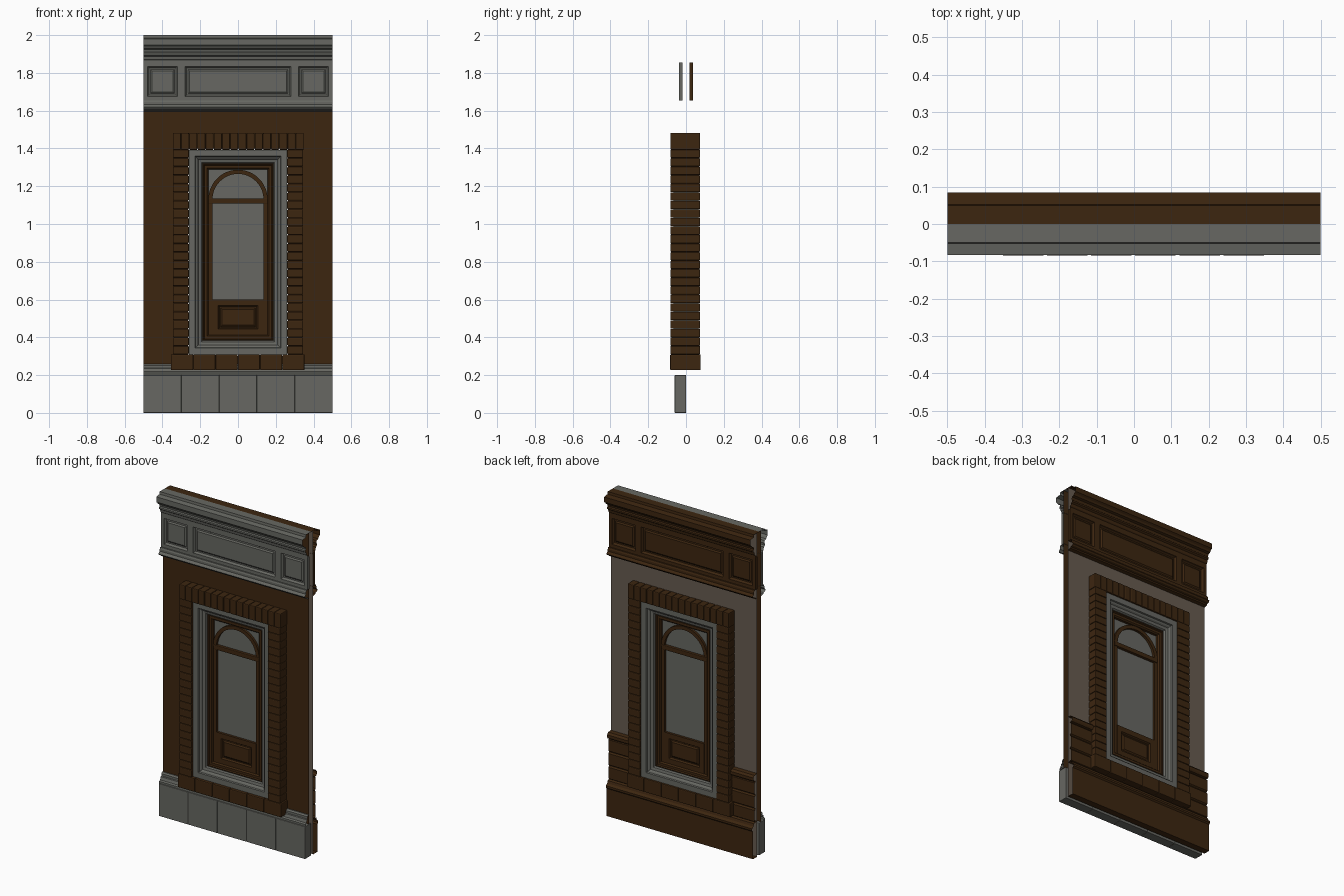
import bpy, bmesh, math
from mathutils import Matrix

if "Cube" in bpy.data.objects:
    bpy.data.objects.remove(bpy.data.objects["Cube"])


def material(name, rgb):
    m = bpy.data.materials.new(name)
    m.diffuse_color = (*rgb, 1)
    m.use_nodes = True
    m.node_tree.nodes["Principled BSDF"].inputs["Base Color"].default_value = m.diffuse_color
    return m


STONE = material("grey stone", (0.135, 0.137, 0.122))
BROWN = material("dark brown", (0.046, 0.019, 0.005))
PLASTER = material("beige plaster", (0.135, 0.105, 0.08))


def finish(name, bm, mat, face=0, bevel=0):
    """Make an object; face = -1 / +1 turns an open sheet to the front / back."""
    bmesh.ops.recalc_face_normals(bm, faces=bm.faces)
    if face and sum(f.normal.y * f.calc_area() for f in bm.faces) * face < 0:
        bmesh.ops.reverse_faces(bm, faces=bm.faces)
    me = bpy.data.meshes.new(name)
    bm.to_mesh(me)
    bm.free()
    me.materials.append(mat)
    ob = bpy.data.objects.new(name, me)
    bpy.context.collection.objects.link(ob)
    if bevel:
        b = ob.modifiers.new("bevel", "BEVEL")
        b.width, b.segments = bevel, 2
    return ob


def boxes(name, ranges, mat, bevel=0):
    """Ranges: (x0, x1, y0, y1, z0, z1) for each box."""
    bm = bmesh.new()
    for x0, x1, y0, y1, z0, z1 in ranges:
        m = (Matrix.Translation(((x0 + x1) / 2, (y0 + y1) / 2, (z0 + z1) / 2))
             @ Matrix.Diagonal((x1 - x0, y1 - y0, z1 - z0, 1)))
        bmesh.ops.create_cube(bm, size=1, matrix=m)
    return finish(name, bm, mat, bevel=bevel)


def strip(name, profile, mat, side, spans=((-0.5, 0.5),)):
    """Sweep an open (depth, z) profile along x; side -1 front, +1 back."""
    bm = bmesh.new()
    for x0, x1 in spans:
        rows = [[bm.verts.new((x, side * d, z)) for d, z in profile] for x in (x0, x1)]
        for i in range(len(profile) - 1):
            bm.faces.new((rows[0][i], rows[0][i + 1], rows[1][i + 1], rows[1][i]))
    return finish(name, bm, mat, face=side)


def frame(name, rect, profile, mat, fill=False, closed=False, face=0):
    """Mitred frame: (inset, y) profile carried round a rectangle in x-z."""
    x0, x1, z0, z1 = rect
    bm = bmesh.new()
    loops = [[bm.verts.new(p) for p in ((x0 + i, y, z0 + i), (x1 - i, y, z0 + i),
                                        (x1 - i, y, z1 - i), (x0 + i, y, z1 - i))]
             for i, y in profile]
    pairs = list(zip(loops, loops[1:]))
    if closed:
        pairs.append((loops[-1], loops[0]))
    for a, b in pairs:
        for k in range(4):
            j = (k + 1) % 4
            bm.faces.new((a[k], a[j], b[j], b[k]))
    if fill:
        bm.faces.new(loops[-1])
    return finish(name, bm, mat, face=face)


def both(half):
    """Complete a front profile with its back mirror image."""
    return half + [(i, -y) for i, y in reversed(half)]


# Wall skins, one per side, with the window opening
for name, y, mat in (("front_wall", -0.02, BROWN), ("back_wall", 0.02, PLASTER)):
    bm = bmesh.new()
    xs, zs = (-0.5, -0.265, 0.265, 0.5), (0, 0.3, 1.4, 2)
    g = [[bm.verts.new((x, y, z)) for z in zs] for x in xs]
    for i in range(3):
        for j in range(3):
            if (i, j) != (1, 1):
                bm.faces.new((g[i][j], g[i + 1][j], g[i + 1][j + 1], g[i][j + 1]))
    finish(name, bm, mat, face=1 if y > 0 else -1)

# Cornice, frieze panels and lower moulding on both sides
cornice = [(0, 2), (0.05, 2), (0.052, 1.985), (0.083, 1.98), (0.083, 1.948), (0.074, 1.94),
           (0.068, 1.93), (0.054, 1.925), (0.05, 1.91), (0.056, 1.905), (0.056, 1.895),
           (0.046, 1.888), (0.043, 1.873), (0.038, 1.868), (0.038, 1.855), (0.02, 1.855)]
string = [(0.02, 1.655), (0.046, 1.655), (0.05, 1.645), (0.05, 1.632), (0.056, 1.627),
          (0.062, 1.619), (0.056, 1.611), (0.044, 1.607), (0.04, 1.6), (0.02, 1.595)]
for tag, s, mat in (("front", -1, STONE), ("back", 1, BROWN)):
    strip(tag + "_cornice", [(d + (0.002 if d > 0.08 and s > 0 else 0), z)
                             for d, z in cornice], mat, s)
    strip(tag + "_lower_moulding", string, mat, s)
    for part, x0, x1 in (("left", -0.5, -0.3), ("middle", -0.3, 0.3), ("right", 0.3, 0.5)):
        frame(f"{tag}_frieze_{part}", (x0, x1, 1.655, 1.855),
              [(i, s * d) for i, d in ((0, 0.018), (0, 0.038), (0.02, 0.038), (0.023, 0.03),
                                       (0.028, 0.024), (0.036, 0.024), (0.044, 0.03))],
              mat, fill=True, face=s)

# Front plinth blocks and their cap
boxes("plinth_blocks", [(-0.5 + 0.2 * i, -0.3 + 0.2 * i, -0.06, 0, 0, 0.2)
                        for i in range(5)], STONE, 0.003)
strip("plinth_cap", [(0.02, 0.2), (0.055, 0.2), (0.055, 0.212), (0.046, 0.218), (0.04, 0.235),
                     (0.034, 0.238), (0.034, 0.252), (0.026, 0.26), (0.02, 0.26)], STONE, -1)

# Back skirting and lapped wainscot boards either side of the window
strip("skirting", [(0.02, 0), (0.06, 0), (0.06, 0.17), (0.068, 0.178), (0.068, 0.19),
                   (0.055, 0.2), (0.05, 0.215), (0.04, 0.22), (0.02, 0.22)], BROWN, 1)
wainscot = [(0.02, 0.22)]
for k in range(3):
    z = 0.22 + 0.085 * k
    wainscot += [(0.036, z), (0.044, z + 0.006), (0.044, z + 0.075), (0.036, z + 0.083)]
wainscot += [(0.05, 0.475), (0.056, 0.485), (0.056, 0.5), (0.045, 0.512), (0.02, 0.515)]
strip("wainscot", wainscot, BROWN, 1, ((-0.5, -0.32), (0.32, 0.5)))

# Brick surround: jambs, soldier course and sill
N, p = 24, 1.085 / 24
boxes("jamb_bricks", [(min(a, b), max(a, b), -0.083, 0.075, 0.31 + p * i, 0.309 + p * (i + 1))
                      for a, b in ((0.26, 0.345), (-0.26, -0.345)) for i in range(N)],
      BROWN, 0.005)
p = 0.694 / 16
boxes("soldier_bricks", [(-0.345 + p * i, -0.346 + p * (i + 1), -0.083, 0.075, 1.392, 1.482)
                         for i in range(16)], BROWN, 0.005)
p = 0.708 / 6
boxes("sill_bricks", [(-0.355 + p * i, -0.356 + p * (i + 1), -0.084, 0.078, 0.226, 0.31)
                      for i in range(6)], BROWN, 0.005)

# Moulded stone window surround
frame("stone_surround", (-0.26, 0.26, 0.31, 1.392),
      both([(0, -0.066), (0.033, -0.066), (0.036, -0.058), (0.044, -0.054), (0.05, -0.046),
            (0.066, -0.042), (0.072, -0.034)]), STONE, closed=True)

# Timber window: outer frame, inner stiles, crossbar and lower panel
frame("timber_frame", (-0.19, 0.19, 0.38, 1.322),
      both([(0, -0.03), (0.008, -0.034), (0.012, -0.026), (0.026, -0.026), (0.033, -0.018)]),
      BROWN, closed=True)
boxes("inner_stiles", [(-0.158, -0.135, -0.016, 0.016, 0.41, 1.13),
                       (0.135, 0.158, -0.016, 0.016, 0.41, 1.13)], BROWN)
boxes("crossbar", [(-0.157, 0.157, -0.02, 0.02, 1.108, 1.136)], BROWN, 0.004)
for tag, s in (("front", -1), ("back", 1)):
    frame(tag + "_lower_panel", (-0.137, 0.137, 0.412, 0.6),
          [(i, s * d) for i, d in ((0, 0), (0, 0.018), (0.032, 0.018), (0.038, 0.008),
                                   (0.044, 0.008), (0.052, 0.014))],
          BROWN, fill=True, face=s)

# Arched head
bm = bmesh.new()
rings = []
for k in range(25):
    a = math.pi * k / 24
    rings.append([bm.verts.new((r * math.cos(a), y, 1.13 + r * math.sin(a)))
                  for r, y in ((0.157, -0.018), (0.157, 0.018), (0.135, 0.018), (0.135, -0.018))])
for a, b in zip(rings, rings[1:]):
    for k in range(4):
        j = (k + 1) % 4
        bm.faces.new((a[k], a[j], b[j], b[k]))
bm.faces.new(rings[0])
bm.faces.new(rings[-1])
arch = finish("arched_head", bm, BROWN)
bpy.context.view_layer.objects.active = arch
arch.select_set(True)
bpy.ops.object.shade_smooth_by_angle()

# Glass pane
boxes("glass", [(-0.16, 0.16, -0.003, 0.003, 0.59, 1.295)], STONE)
